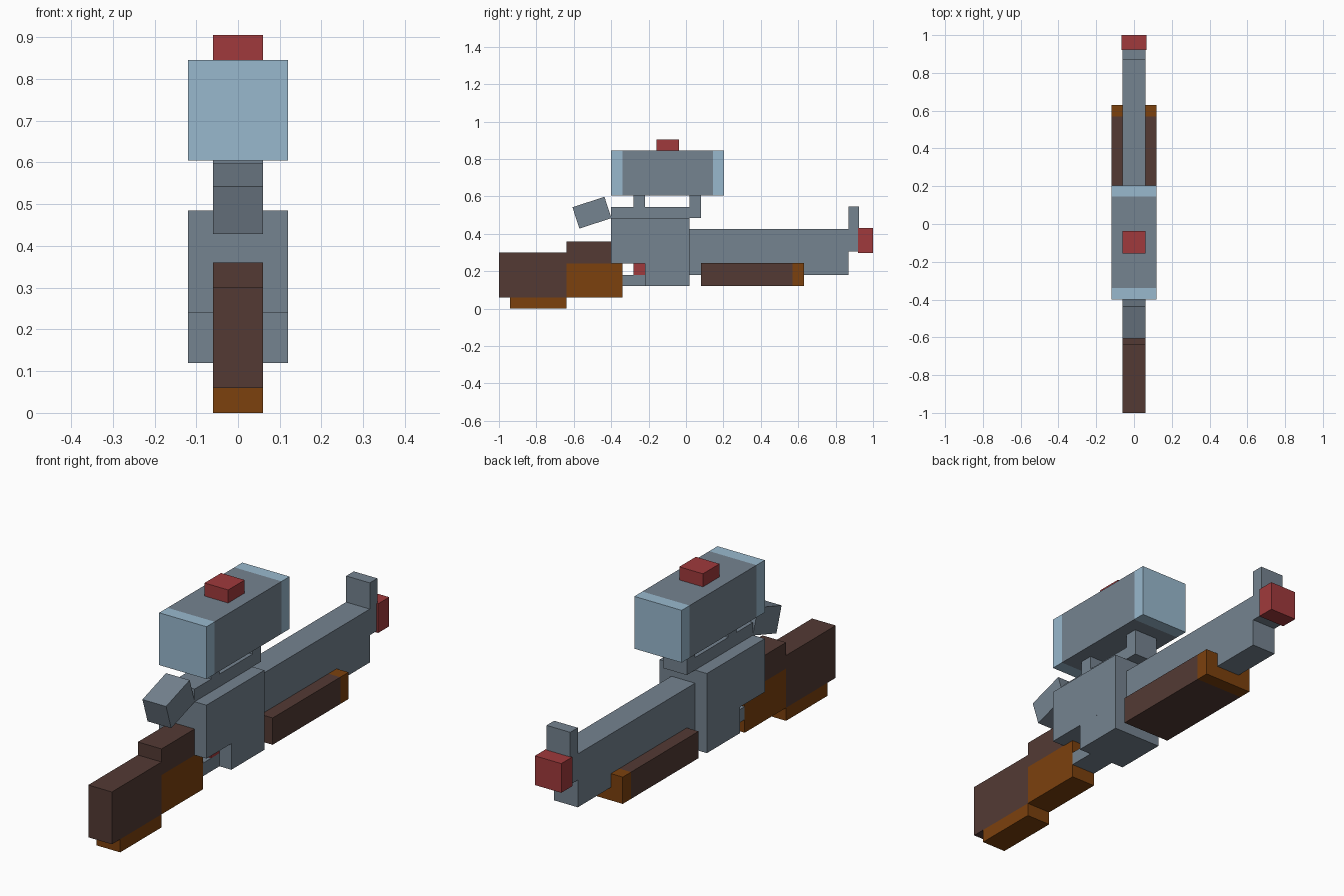
import bpy, bmesh, math

cube = bpy.data.objects.get("Cube")
if cube:
    bpy.data.objects.remove(cube, do_unlink=True)


def linear(c):
    c /= 255
    return c / 12.92 if c <= 0.04045 else ((c + 0.055) / 1.055) ** 2.4


def material(name, *rgb):
    colour = [linear(c) for c in rgb] + [1.0]
    mat = bpy.data.materials.new(name)
    mat.diffuse_color = colour
    mat.use_nodes = True
    node = next(n for n in mat.node_tree.nodes if n.type == 'BSDF_PRINCIPLED')
    node.inputs["Base Color"].default_value = colour
    return mat


steel = material("slate_steel", 117, 131, 144)
glass = material("pale_blue_glass", 153, 185, 206)
walnut = material("dark_walnut", 83, 58, 52)
amber = material("amber_wood", 124, 65, 13)
red = material("red_paint", 160, 58, 60)

SLIM, WIDE = 0.06, 0.12


def box(name, mat, y, z, half=SLIM, tilt=0, end_mat=None, cuts=()):
    """Box spanning y and z; faces outside the cuts take end_mat."""
    cy, cz = sum(y) / 2, sum(z) / 2
    bm = bmesh.new()
    bmesh.ops.create_cube(bm, size=1)
    for v in bm.verts:
        v.co.x *= 2 * half
        v.co.y *= y[1] - y[0]
        v.co.z *= z[1] - z[0]
    for cut in cuts:
        bmesh.ops.bisect_plane(bm, geom=bm.verts[:] + bm.edges[:] + bm.faces[:],
                               plane_co=(0, cut - cy, 0), plane_no=(0, 1, 0))
    if cuts:
        low = cuts[0] if len(cuts) > 1 else y[0] - 1
        for f in bm.faces:
            here = f.calc_center_median().y + cy
            f.material_index = int(not low < here < cuts[-1])
    mesh = bpy.data.meshes.new(name)
    bm.to_mesh(mesh)
    bm.free()
    mesh.materials.append(mat)
    if end_mat:
        mesh.materials.append(end_mat)
    obj = bpy.data.objects.new(name, mesh)
    obj.location = (0, cy, cz)
    obj.rotation_euler.x = math.radians(tilt)
    bpy.context.collection.objects.link(obj)
    return obj


# Stock and grip
box("stock", walnut, (-1, -0.64), (0.06, 0.30))
box("stock_foot", amber, (-0.94, -0.64), (0, 0.06))
box("grip", amber, (-0.64, -0.34), (0.06, 0.24))
box("grip_top", walnut, (-0.64, -0.40), (0.24, 0.36))

# Receiver, trigger and hammer
box("receiver", steel, (-0.40, 0.02), (0.24, 0.485), WIDE)
box("receiver_lower", steel, (-0.22, 0.02), (0.12, 0.24), WIDE)
box("trigger_guard", steel, (-0.34, -0.22), (0.12, 0.18))
box("trigger", red, (-0.28, -0.22), (0.18, 0.24))
box("hammer", steel, (-0.593, -0.413), (0.453, 0.573), tilt=18)

# Barrel, sight and muzzle
box("barrel", steel, (0.02, 0.87), (0.18, 0.425))
box("front_sight", steel, (0.87, 0.925), (0.305, 0.545))
box("muzzle_tip", red, (0.92, 1), (0.298, 0.432), 0.067)
box("foregrip", walnut, (0.08, 0.63), (0.12, 0.243), WIDE,
    end_mat=amber, cuts=(0.57,))

# Scope and its mounts
box("scope_rail", steel, (-0.40, 0.08), (0.485, 0.543))
for name, y in (("rear_mount", -0.28), ("front_mount", 0.02)):
    box(name, steel, (y, y + 0.06), (0.543, 0.605))
box("scope", steel, (-0.40, 0.203), (0.605, 0.845), WIDE,
    end_mat=glass, cuts=(-0.34, 0.145))
box("scope_knob", red, (-0.157, -0.037), (0.845, 0.905))
